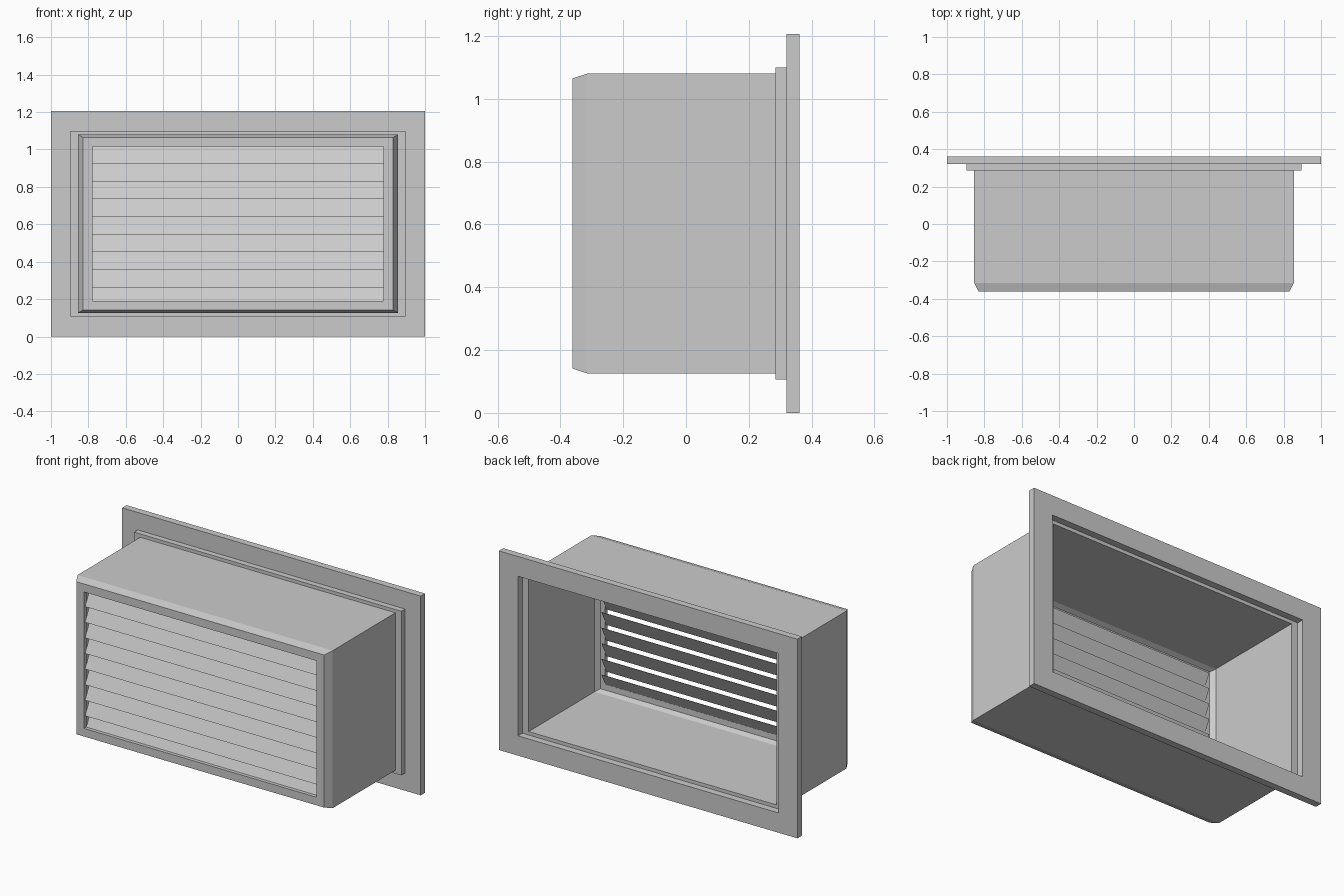
import bpy
import bmesh

if "Cube" in bpy.data.objects:
    bpy.data.objects.remove(bpy.data.objects["Cube"])

CZ = 0.603  # height of the vent's centre line


def finish(name, bm):
    bmesh.ops.recalc_face_normals(bm, faces=bm.faces[:])
    mesh = bpy.data.meshes.new(name)
    bm.to_mesh(mesh)
    bm.free()
    obj = bpy.data.objects.new(name, mesh)
    bpy.context.collection.objects.link(obj)
    return obj


def rect_sweep(name, profile):
    """Sweep a closed profile of (half width, half height, y) round a rectangle."""
    bm = bmesh.new()
    rings = [[bm.verts.new((sx * hx, y, CZ + sz * hz))
              for sx, sz in ((-1, -1), (1, -1), (1, 1), (-1, 1))]
             for hx, hz, y in profile]
    for i, a in enumerate(rings):
        b = rings[(i + 1) % len(rings)]
        for k in range(4):
            n = (k + 1) % 4
            bm.faces.new((a[k], a[n], b[n], b[k]))
    return finish(name, bm)


def slat(name, half_width, section):
    """Extrude a (y, z) section along x."""
    bm = bmesh.new()
    left = [bm.verts.new((-half_width, y, z)) for y, z in section]
    right = [bm.verts.new((half_width, y, z)) for y, z in section]
    bm.faces.new(left)
    bm.faces.new(right[::-1])
    for i in range(len(section)):
        n = (i + 1) % len(section)
        bm.faces.new((left[i], left[n], right[n], right[i]))
    return finish(name, bm)


# Hollow housing: wall flange, stepped collar, box and bevelled front frame
rect_sweep("vent_housing", [
    (1.0, 0.603, 0.362), (1.0, 0.603, 0.32),          # flange rim
    (0.895, 0.497, 0.32), (0.895, 0.497, 0.285),      # collar
    (0.855, 0.477, 0.285), (0.855, 0.477, -0.315),    # box outside
    (0.83, 0.462, -0.362),                            # front bevel
    (0.778, 0.413, -0.362), (0.778, 0.413, -0.337),   # louvre opening
    (0.81, 0.448, -0.337), (0.83, 0.462, -0.31),      # inner bevel
    (0.83, 0.462, 0.32), (0.872, 0.483, 0.32),        # box inside, step
    (0.872, 0.483, 0.362),
])

# Louvre slats, leaning back at the top
PITCH, COUNT, THICK = 0.0945, 9, 0.003
TOP, BOTTOM = 1.018, 0.19
Y_FRONT, Y_BACK = -0.352, -0.305
for i in range(COUNT):
    z1 = TOP - i * PITCH
    z0 = max(z1 - PITCH, BOTTOM)
    y0 = Y_BACK + (Y_FRONT - Y_BACK) * (z1 - z0) / PITCH
    slat(f"louvre_slat_{i + 1}", 0.778, [
        (y0, z0), (y0 + THICK, z0), (Y_BACK + THICK, z1), (Y_BACK, z1)])
